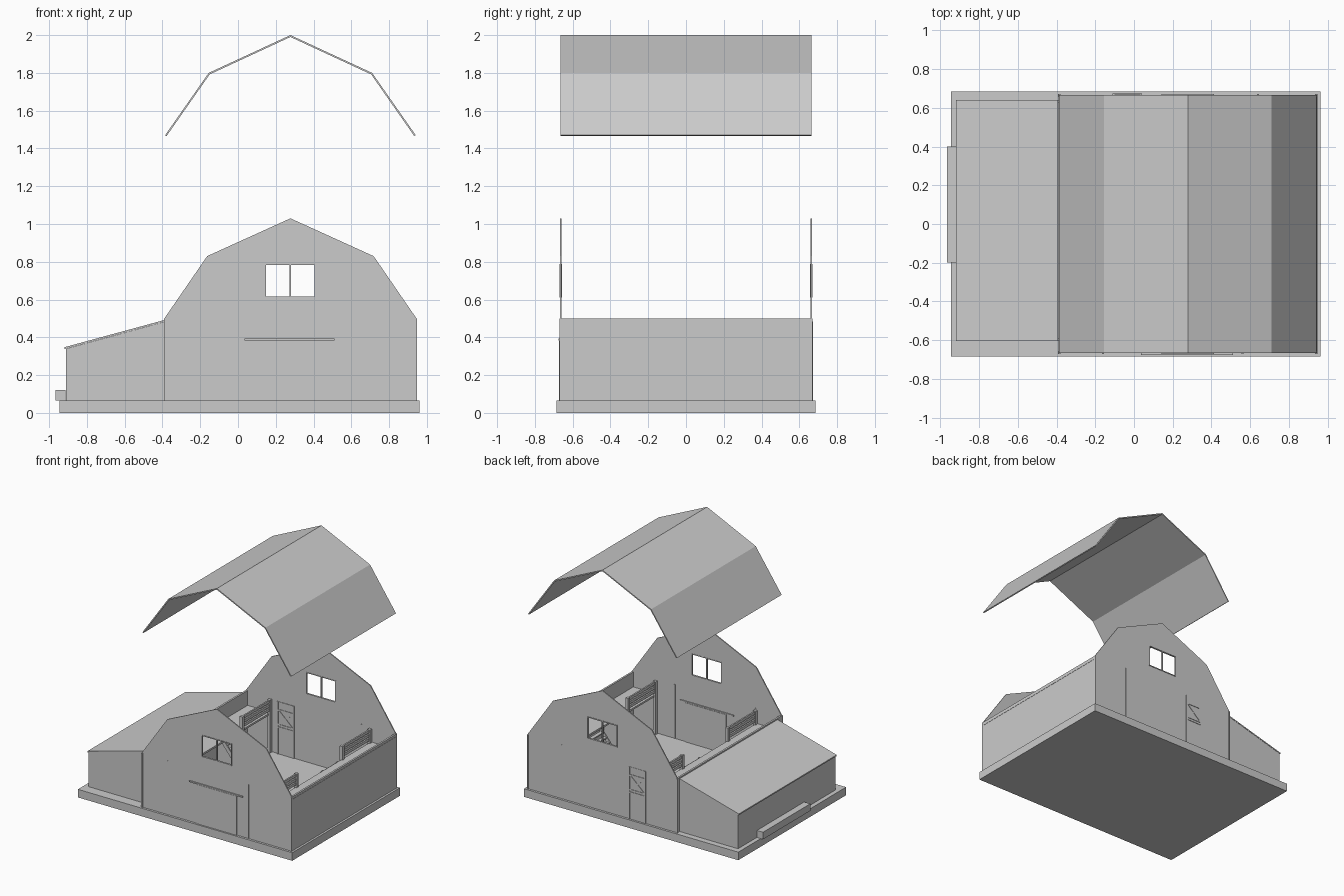
import bpy, bmesh, math

if "Cube" in bpy.data.objects:
    bpy.data.objects.remove(bpy.data.objects["Cube"])

CX = 0.2775          # ridge line of the barn
FLOOR = 0.065


def mesh_object(name, bm):
    bmesh.ops.recalc_face_normals(bm, faces=bm.faces)
    me = bpy.data.meshes.new(name)
    bm.to_mesh(me)
    bm.free()
    ob = bpy.data.objects.new(name, me)
    bpy.context.collection.objects.link(ob)
    return ob


def boxes(name, *spans):
    """Axis-aligned boxes given as (x0, x1, y0, y1, z0, z1)."""
    bm = bmesh.new()
    for x0, x1, y0, y1, z0, z1 in spans:
        vs = bmesh.ops.create_cube(bm, size=1)['verts']
        for v in vs:
            v.co = ((x0 + x1) / 2 + v.co.x * (x1 - x0),
                    (y0 + y1) / 2 + v.co.y * (y1 - y0),
                    (z0 + z1) / 2 + v.co.z * (z1 - z0))
    return mesh_object(name, bm)


def prism(name, profiles, y0, y1):
    """Extrude x-z profiles along y."""
    bm = bmesh.new()
    for pts in profiles:
        a = [bm.verts.new((x, y0, z)) for x, z in pts]
        b = [bm.verts.new((x, y1, z)) for x, z in pts]
        bm.faces.new(a)
        bm.faces.new(b[::-1])
        n = len(pts)
        for i in range(n):
            bm.faces.new((a[i], a[(i + 1) % n], b[(i + 1) % n], b[i]))
    return mesh_object(name, bm)


def mirrored(pts):
    return [(2 * CX - x, z) for x, z in pts]


def beam(p, q, w):
    """Thin sloping bar profile between two x-z points."""
    dx, dz = q[0] - p[0], q[1] - p[1]
    l = math.hypot(dx, dz)
    nx, nz = -dz / l * w / 2, dx / l * w / 2
    return [(p[0] + nx, p[1] + nz), (q[0] + nx, q[1] + nz),
            (q[0] - nx, q[1] - nz), (p[0] - nx, p[1] - nz)]


# Base slab
boxes("base", (-0.945, 0.962, -0.685, 0.685, 0, FLOOR))

# Gable end walls, each made of two halves around the window opening
half = [(-0.39, FLOOR), (CX, FLOOR), (CX, 0.61), (0.143, 0.61), (0.143, 0.788),
        (CX, 0.788), (CX, 1.03), (-0.163, 0.83), (-0.39, 0.5)]
for name, y0, y1 in (("front_wall", -0.667, -0.658), ("back_wall", 0.658, 0.667)):
    prism(name, [half, mirrored(half)], y0, y1)

# Side walls
boxes("left_wall", (-0.39, -0.375, -0.66, 0.66, FLOOR, 0.5))
boxes("right_wall", (0.93, 0.945, -0.66, 0.66, FLOOR, 0.5))
boxes("right_wall_strip", (0.944, 0.947, -0.66, 0.66, 0.471, 0.481))

# Window frames, corner boards and battens on both ends
for s, end in ((-1, "front"), (1, "back")):
    ya, yb = sorted((s * 0.656, s * 0.671))
    boxes(end + "_window_frame",
          (0.143, 0.412, ya, yb, 0.610, 0.616), (0.143, 0.412, ya, yb, 0.782, 0.788),
          (0.143, 0.149, ya, yb, 0.61, 0.788), (0.406, 0.412, ya, yb, 0.61, 0.788),
          (CX - 0.004, CX + 0.004, ya, yb, 0.61, 0.788))
    boxes(end + "_corner_boards",
          (-0.392, -0.38, ya, yb, FLOOR, 0.5), (0.935, 0.947, ya, yb, FLOOR, 0.5))
boxes("front_battens", *[(x - 0.004, x + 0.004, -0.67, -0.655, FLOOR, 0.5) for x in (-0.16, 0.56)])
boxes("back_batten", (0.636, 0.644, 0.655, 0.67, FLOOR, 0.5))

# Sliding front door with its track
boxes("sliding_door", (0.10, 0.46, -0.673, -0.652, FLOOR, 0.38))
boxes("door_track", (0.035, 0.51, -0.676, -0.65, 0.383, 0.393))

# Split back door with frame bars and a braced upper leaf
dx0, dx1 = -0.11, 0.042
boxes("back_door", (dx0, dx1, 0.654, 0.669, FLOOR, 0.485))
bars = [beam((x, FLOOR), (x, 0.485), 0.012) for x in (dx0 + 0.006, dx1 - 0.006)]
bars += [beam((dx0, z), (dx1, z), 0.012) for z in (0.28, 0.30, 0.42)]
bars += [beam((dx0 + 0.01, 0.42), (dx1 - 0.01, 0.30), 0.01),
         beam((dx0 + 0.01, 0.30), (dx1 - 0.01, 0.42), 0.01)]
prism("back_door_bars", bars, 0.650, 0.673)

# Lifted gambrel roof
outer = [(-0.386, 1.470), (-0.155, 1.80), (CX, 2.0)]
inner = [(CX, 1.990), (-0.150, 1.792), (-0.378, 1.466)]
prism("roof", [outer + mirrored(outer)[1::-1] + mirrored(inner)[::-1][:2] + inner],
      -0.665, 0.665)

# Lean-to: end walls, outer wall and sloping roof
lean = [(-0.908, FLOOR), (-0.39, FLOOR), (-0.39, 0.482), (-0.908, 0.340)]
prism("lean_front_wall", [lean], -0.603, -0.59)
prism("lean_back_wall", [lean], 0.625, 0.638)
boxes("lean_outer_wall", (-0.91, -0.897, -0.603, 0.638, FLOOR, 0.34))
prism("lean_roof", [[(-0.918, 0.338), (-0.392, 0.482), (-0.392, 0.491), (-0.918, 0.348)]],
      -0.605, 0.64)

# Step beside the lean-to
boxes("step", (-0.966, -0.912, -0.2, 0.4, FLOOR, 0.122))

# Lofts along both sides, with posts, slatted railings and stairs
LOFT = 0.38
for s, side in ((-1, "left"), (1, "right")):
    edge = CX + s * 0.445
    wall = CX + s * 0.655
    xa, xb = sorted((edge, wall))
    boxes(side + "_loft", (xa, xb, -0.658, 0.658, LOFT - 0.015, LOFT))
    boxes(side + "_posts", *[(edge - 0.012, edge + 0.012, y - 0.012, y + 0.012, FLOOR, 0.49)
                             for y in (-0.64, -0.29, 0.29, 0.64)])
    boxes(side + "_railing", *[(edge - 0.006, edge + 0.006, a, b, z, z + 0.022)
                               for a, b in ((-0.65, -0.29), (0.29, 0.65))
                               for z in (0.40, 0.432, 0.466)])
    # stairs descend toward the middle
    steps = []
    for i in range(8):
        x = edge - s * (0.018 + 0.027 * i)
        z = LOFT - 0.035 * (i + 1)
        steps.append((x - 0.015, x + 0.015, 0.06, 0.24, z, z + 0.01))
    boxes(side + "_stair_treads", *steps)
    rail = beam((edge, LOFT - 0.01), (edge - s * 0.24, FLOOR + 0.01), 0.03)
    prism(side + "_stair_side_a", [rail], 0.05, 0.06)
    prism(side + "_stair_side_b", [rail], 0.24, 0.25)
    # stall partitions beneath the loft
    boxes(side + "_stall_walls", *[(xa, xb, y - 0.006, y + 0.006, FLOOR, 0.25)
                                   for y in (-0.29, 0.29)])
